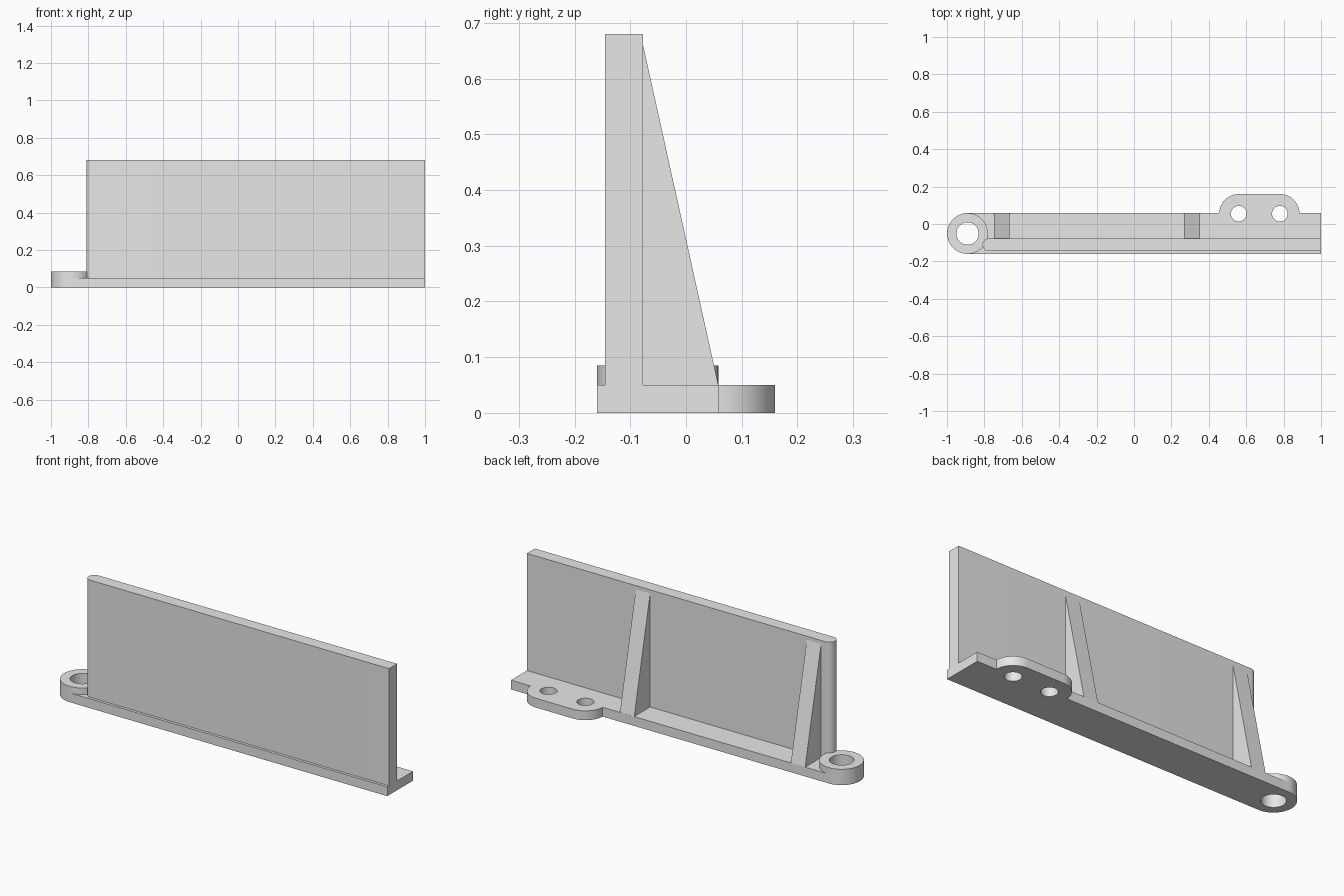
import bpy
import math

default_cube = bpy.data.objects.get("Cube")
if default_cube:
    bpy.data.objects.remove(default_cube, do_unlink=True)

GREY = (0.8, 0.8, 0.8, 1.0)
grey = bpy.data.materials.new("plain grey")
grey.use_nodes = True
grey.diffuse_color = GREY
grey.node_tree.nodes["Principled BSDF"].inputs["Base Color"].default_value = GREY

# Main dimensions
BASE_TOP, COLLAR_TOP, WALL_TOP, RIB_TOP = 0.05, 0.085, 0.68, 0.66
FRONT, BACK, RIGHT_END = -0.16, 0.058, 1.0
WALL_FRONT, WALL_BACK = -0.145, -0.077
EYE = (-0.89, (FRONT + BACK) / 2)
EYE_R = (BACK - FRONT) / 2
TAB_HOLES = [(0.56, 0.055), (0.78, 0.055)]
TAB_R = 0.105


def arc(center, radius, start, end, steps=24):
    """Points along an arc, angles in degrees."""
    angles = [math.radians(start + (end - start) * i / steps) for i in range(steps + 1)]
    return [(center[0] + radius * math.cos(a), center[1] + radius * math.sin(a)) for a in angles]


def circle(center, radius):
    return arc(center, radius, 0, 360, 48)[:-1]


def extrude(name, loops, z0, z1):
    """Filled flat outline with optional hole loops, extruded from z0 to z1."""
    curve = bpy.data.curves.new(name, "CURVE")
    curve.dimensions = "2D"
    curve.fill_mode = "BOTH"
    curve.extrude = (z1 - z0) / 2
    for loop in loops:
        spline = curve.splines.new("POLY")
        spline.points.add(len(loop) - 1)
        for point, (x, y) in zip(spline.points, loop):
            point.co = (x, y, 0, 1)
        spline.use_cyclic_u = True
    curve.materials.append(grey)
    obj = bpy.data.objects.new(name, curve)
    bpy.context.collection.objects.link(obj)
    obj.location.z = (z0 + z1) / 2
    bpy.ops.object.select_all(action="DESELECT")
    obj.select_set(True)
    bpy.context.view_layer.objects.active = obj
    bpy.ops.object.convert(target="MESH")
    bpy.ops.object.shade_smooth_by_angle(angle=math.radians(30))
    return bpy.context.object


# Base plate with a rounded eye end and a two-hole tab at the back
outline = [(RIGHT_END, FRONT), (RIGHT_END, BACK)]
outline += arc(TAB_HOLES[1], TAB_R, 2, 90, 16)
outline += arc(TAB_HOLES[0], TAB_R, 90, 178, 16)
outline += arc(EYE, EYE_R, 90, 270, 32)
eye_hole = circle(EYE, 0.06)
extrude("base_plate", [outline, eye_hole] + [circle(c, 0.042) for c in TAB_HOLES], 0, BASE_TOP)

# Raised collar around the eye
extrude("eye_collar", [circle(EYE, EYE_R), eye_hole], BASE_TOP, COLLAR_TOP)

# Upright wall, rounded at its eye end
wall_r = (WALL_BACK - WALL_FRONT) / 2
wall_end = (-0.81 + wall_r, (WALL_FRONT + WALL_BACK) / 2)
wall = [(RIGHT_END, WALL_FRONT), (RIGHT_END, WALL_BACK)] + arc(wall_end, wall_r, 90, 270)
extrude("upright_wall", [wall], BASE_TOP, WALL_TOP)

# Triangular ribs bracing the wall from behind
profile = [(WALL_BACK, BASE_TOP), (BACK, BASE_TOP), (WALL_BACK, RIB_TOP)]
for name, x in (("right_rib", -0.707), ("left_rib", 0.31)):
    verts = [(x + side * 0.0425, y, z) for side in (-1, 1) for y, z in profile]
    faces = [(0, 2, 1), (3, 4, 5), (0, 1, 4, 3), (1, 2, 5, 4), (2, 0, 3, 5)]
    mesh = bpy.data.meshes.new(name)
    mesh.from_pydata(verts, [], faces)
    mesh.materials.append(grey)
    bpy.context.collection.objects.link(bpy.data.objects.new(name, mesh))
